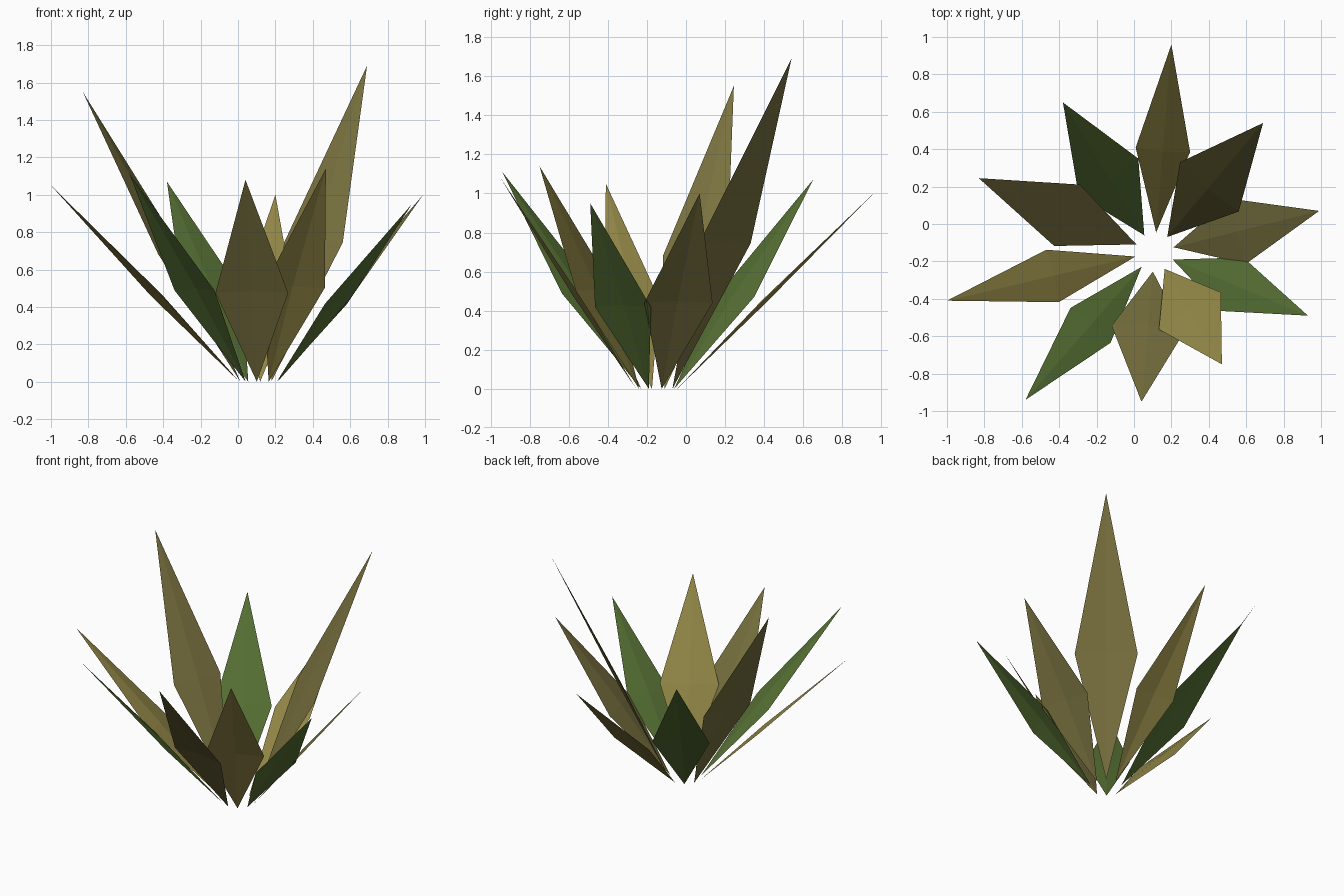
import bpy
from mathutils import Vector

if "Cube" in bpy.data.objects:
    bpy.data.objects.remove(bpy.data.objects["Cube"])

def material(name, rgb):
    m = bpy.data.materials.new(name)
    m.diffuse_color = (*rgb, 1)
    m.use_nodes = True
    m.node_tree.nodes["Principled BSDF"].inputs["Base Color"].default_value = m.diffuse_color
    return m

GOLD = material("gold_leaf", (0.30, 0.25, 0.065))
OLIVE = material("olive_leaf", (0.19, 0.165, 0.05))
GREEN = material("green_leaf", (0.093, 0.162, 0.034))

CENTRE = Vector((0.11, -0.15, 0))   # middle of the rosette
ROOT_RADIUS = 0.105                 # leaves start on a small ring
WIDEST = 0.44                       # where along its length a leaf is widest

def leaf(name, tip, half_width, mat):
    """Kite-shaped leaf with a slightly arched middle."""
    tip = Vector(tip)
    out = Vector((tip.x, tip.y, 0)) - CENTRE
    out.normalize()
    base = CENTRE + out * ROOT_RADIUS
    side = Vector((-out.y, out.x, 0))
    upper = (tip - base).cross(side).normalized()
    mid = base.lerp(tip, WIDEST)
    verts = [base, mid - side * half_width, tip, mid + side * half_width, mid + upper * 0.015]
    faces = [(i, (i + 1) % 4, 4) for i in range(4)]
    mesh = bpy.data.meshes.new(name)
    mesh.from_pydata(verts, [], faces)
    mesh.materials.append(mat)
    bpy.context.collection.objects.link(bpy.data.objects.new(name, mesh))

# Leaves around the rosette: tip, half width, colour
leaves = [
    ((0.20, 0.96, 1.00), 0.146, GOLD),
    ((0.69, 0.54, 1.69), 0.205, OLIVE),
    ((0.99, 0.07, 1.00), 0.180, OLIVE),
    ((0.93, -0.49, 0.95), 0.155, GREEN),
    ((0.47, -0.75, 1.14), 0.193, GOLD),
    ((0.04, -0.95, 1.08), 0.195, OLIVE),
    ((-0.58, -0.94, 1.11), 0.142, GREEN),
    ((-1.00, -0.41, 1.05), 0.144, GOLD),
    ((-0.83, 0.245, 1.55), 0.178, OLIVE),
    ((-0.38, 0.65, 1.07), 0.187, GREEN),
]
for i, (tip, half_width, mat) in enumerate(leaves, 1):
    leaf(f"leaf_{i}", tip, half_width, mat)
